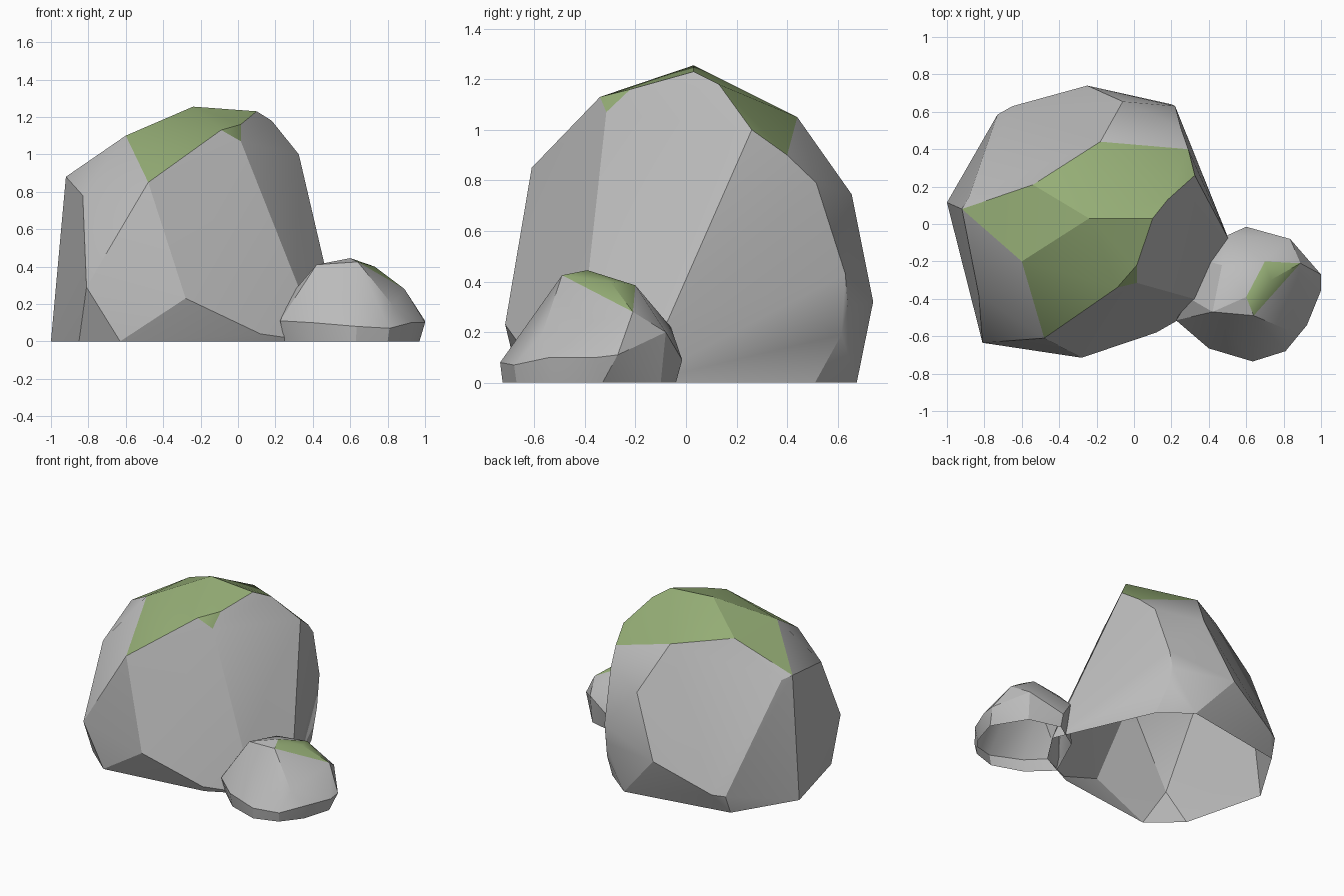
import bpy, bmesh, math

if "Cube" in bpy.data.objects:
    bpy.data.objects.remove(bpy.data.objects["Cube"])

moss = bpy.data.materials.new("moss")
moss.diffuse_color = (0.30, 0.42, 0.18, 1)
moss.use_nodes = True
moss.node_tree.nodes["Principled BSDF"].inputs["Base Color"].default_value = moss.diffuse_color
stone = bpy.data.materials.new("stone")
stone.diffuse_color = (0.5, 0.5, 0.5, 1)
stone.use_nodes = True
stone.node_tree.nodes["Principled BSDF"].inputs["Base Color"].default_value = stone.diffuse_color


def rock(name, corners, moss_test):
    """Faceted stone: hull of its corners, open underneath, moss on chosen faces."""
    bm = bmesh.new()
    for c in corners:
        bm.verts.new(c)
    res = bmesh.ops.convex_hull(bm, input=bm.verts[:])
    loose = [v for v in bm.verts if not v.link_faces]
    bmesh.ops.delete(bm, geom=loose, context='VERTS')
    bmesh.ops.recalc_face_normals(bm, faces=bm.faces[:])
    under = [f for f in bm.faces if all(v.co.z < 0.001 for v in f.verts)]
    bmesh.ops.delete(bm, geom=under, context='FACES')
    for f in bm.faces:
        f.material_index = int(moss_test(f.calc_center_median(), f.normal))
    me = bpy.data.meshes.new(name)
    bm.to_mesh(me)
    bm.free()
    ob = bpy.data.objects.new(name, me)
    bpy.context.collection.objects.link(ob)
    me.materials.append(stone)
    me.materials.append(moss)
    bpy.ops.object.select_all(action='DESELECT')
    ob.select_set(True)
    bpy.context.view_layer.objects.active = ob
    bpy.ops.object.shade_smooth_by_angle(angle=math.radians(25))
    return ob


# large boulder: crown, shoulders, belly, ground line
rock("large_boulder", [
    (-.24, .03, 1.255), (.10, .03, 1.23), (.18, .13, 1.18), (.015, -.22, 1.16),
    (.015, -.315, 1.07), (-.09, -.34, 1.13), (-.60, -.20, 1.10),
    (-.54, .21, 1.10), (-.18, .44, 1.05), (.325, .26, 1.0),
    (-.48, -.61, .85), (-.83, -.38, .78), (-.92, .08, .88), (-.88, .15, .86),
    (.29, .40, .90), (.25, .515, .79), (-.06, .655, .745),
    (.22, .63, .43), (.20, .64, .30), (.21, .615, .19), (-.25, .74, .32),
    (-.65, .63, .14), (-.73, .585, .13), (-.81, -.635, .29), (-.28, -.715, .23),
    (.12, -.58, .04), (.32, -.40, .30), (.50, -.07, .25),
    (.24, .51, 0), (.03, .675, 0), (-.74, .54, 0), (-1, .115, 0),
    (-.85, -.47, 0), (-.63, -.66, 0), (.12, -.56, 0), (.40, -.42, 0), (.55, -.19, 0),
], lambda c, n: c.z > .98 and n.z > .55)

# small stone at the foot
rock("small_stone", [
    (.60, -.39, .445), (.73, -.30, .40), (.42, -.47, .41), (.64, -.49, .425),
    (.47, -.22, .37), (.70, -.20, .385), (.30, -.40, .27), (.395, -.20, .29),
    (.50, -.06, .22), (.835, -.08, .20), (.89, -.21, .28), (.83, -.57, .19),
    (.60, -.015, .09), (1, -.27, .11), (1, -.355, .10), (.925, -.54, .10),
    (.81, -.68, .07), (.635, -.735, .08), (.40, -.665, .10), (.225, -.515, .11),
    (.25, -.50, 0), (.41, -.65, 0), (.63, -.725, 0), (.80, -.67, 0),
    (.91, -.53, 0), (.97, -.33, 0), (.83, -.10, 0), (.60, -.04, 0), (.40, -.17, 0),
], lambda c, n: c.z > .33 and c.x > .6 and n.z > .6)
